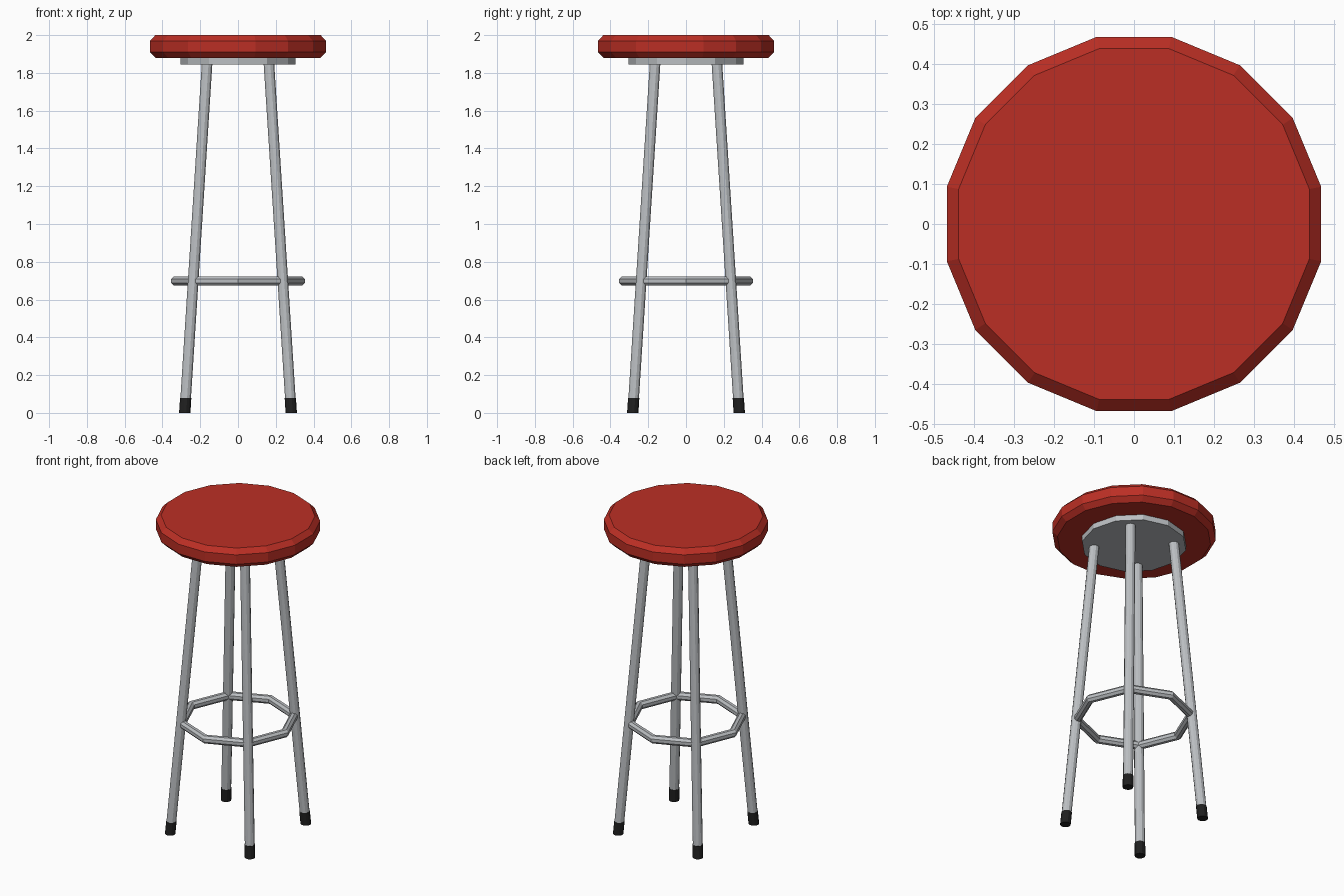
import bpy, bmesh, math
from mathutils import Vector

cube = bpy.data.objects.get("Cube")
if cube:
    bpy.data.objects.remove(cube, do_unlink=True)


def make_material(name, rgb, roughness=0.5):
    mat = bpy.data.materials.new(name)
    mat.use_nodes = True
    color = (*rgb, 1.0)
    mat.diffuse_color = color
    bsdf = mat.node_tree.nodes["Principled BSDF"]
    bsdf.inputs["Base Color"].default_value = color
    bsdf.inputs["Roughness"].default_value = roughness
    return mat


RED = make_material("red vinyl", (0.50, 0.028, 0.018))
METAL = make_material("grey metal", (0.50, 0.52, 0.54))
RUBBER = make_material("black rubber", (0.014, 0.014, 0.014))


def finish(name, bm, mat):
    bmesh.ops.recalc_face_normals(bm, faces=bm.faces)
    mesh = bpy.data.meshes.new(name)
    bm.to_mesh(mesh)
    bm.free()
    mesh.materials.append(mat)
    obj = bpy.data.objects.new(name, mesh)
    bpy.context.collection.objects.link(obj)
    return obj


def lathe(name, profile, sides, turn, mat, closed=False):
    """Turn (radius, z) points round the z axis; cap the ends or close the loop."""
    bm = bmesh.new()
    rings = []
    for r, z in profile:
        angles = [turn + math.tau * i / sides for i in range(sides)]
        rings.append([bm.verts.new((r * math.cos(a), r * math.sin(a), z)) for a in angles])
    pairs = list(zip(rings, rings[1:]))
    if closed:
        pairs.append((rings[-1], rings[0]))
    else:
        bm.faces.new(rings[0])
        bm.faces.new(rings[-1])
    for low, high in pairs:
        for i in range(sides):
            j = (i + 1) % sides
            bm.faces.new((low[i], low[j], high[j], high[i]))
    return finish(name, bm, mat)


def tube(name, start, end, radius, sides, mat):
    """Straight slanted rod whose ends are cut level."""
    bm = bmesh.new()
    rings = []
    for centre in (start, end):
        rings.append([bm.verts.new(centre + Vector((radius * math.cos(a), radius * math.sin(a), 0)))
                      for a in (math.tau * (i + 0.5) / sides for i in range(sides))])
    bm.faces.new(rings[0])
    bm.faces.new(rings[1])
    for i in range(sides):
        j = (i + 1) % sides
        bm.faces.new((rings[0][i], rings[0][j], rings[1][j], rings[1][i]))
    return finish(name, bm, mat)


# Padded seat with chamfered rims
lathe("seat", [(0.446, 1.88), (0.476, 1.91), (0.476, 1.97), (0.446, 2.0)],
      16, math.pi / 16, RED)

# Mounting plate under the seat
lathe("seat_plate", [(0.305, 1.845), (0.305, 1.885)], 12, 0, METAL)

# Octagonal foot ring
section = [math.tau * (i + 0.5) / 8 for i in range(8)]
lathe("foot_ring", [(0.331 + 0.026 * math.cos(a), 0.698 + 0.026 * math.sin(a)) for a in section],
      8, 0, METAL, closed=True)

# Splayed legs with rubber feet
FOOT, TOP, CAP = 0.282, 0.163, 0.08
for side, sx in (("left", 1), ("right", -1)):
    for end, sy in (("front", -1), ("back", 1)):
        bottom = Vector((sx * FOOT, sy * FOOT, 0))
        top = Vector((sx * TOP, sy * TOP, 1.86))
        ankle = bottom.lerp(top, CAP / top.z)
        tube(f"{end}_{side}_leg", ankle, top, 0.029, 12, METAL)
        tube(f"{end}_{side}_foot", bottom, ankle, 0.031, 12, RUBBER)
